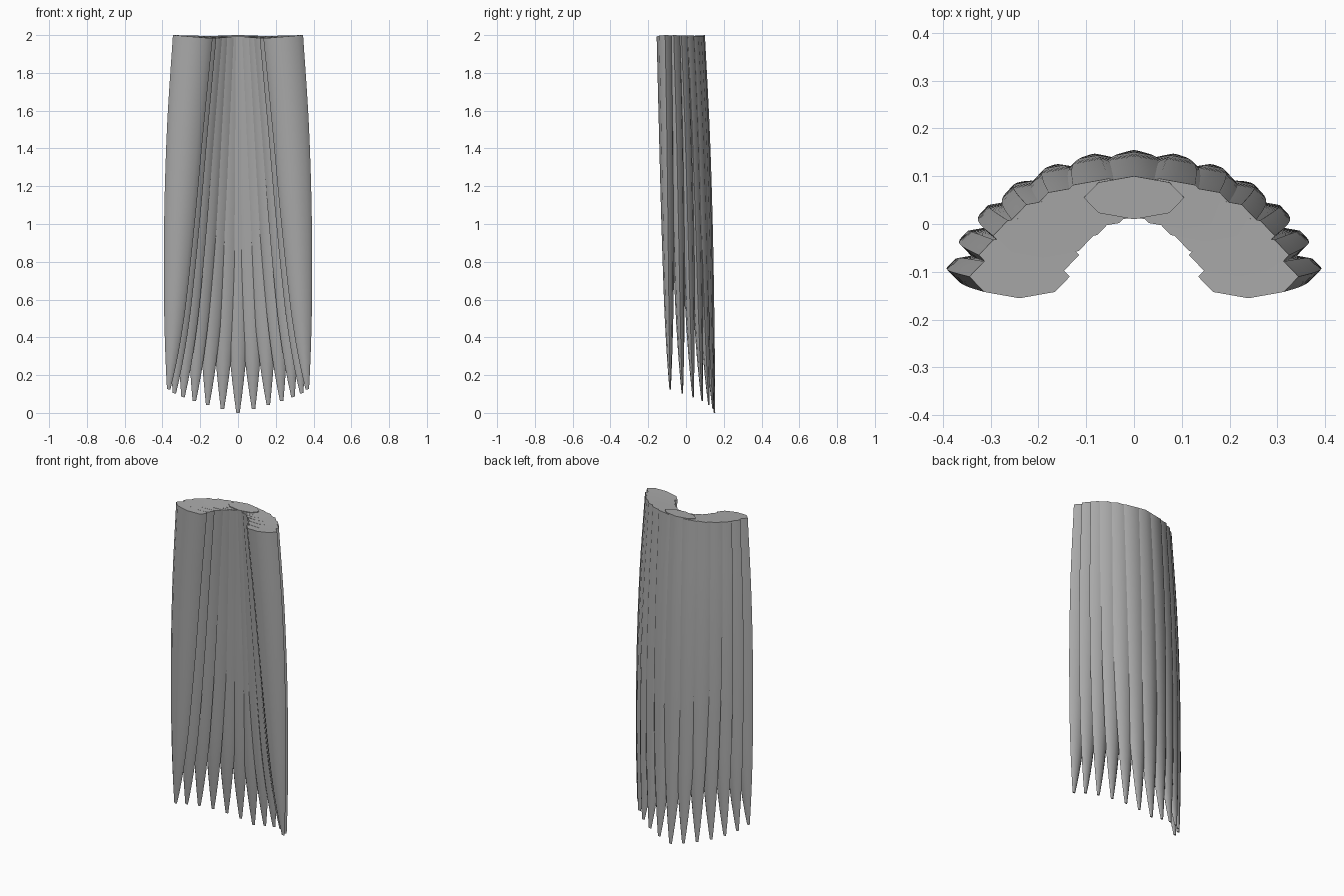
import bpy, bmesh, math

if "Cube" in bpy.data.objects:
    bpy.data.objects.remove(bpy.data.objects["Cube"])

# Grey of the feathers
grey = bpy.data.materials.new("feather grey")
grey.diffuse_color = (0.4, 0.4, 0.4, 1)
grey.use_nodes = True
grey.node_tree.nodes["Principled BSDF"].inputs["Base Color"].default_value = grey.diffuse_color

STEP = math.radians(12.5)
RINGS, SIDES = 26, 8
T = [0, 0.25, 0.5, 0.75, 0.86, 0.94, 1]
SPREAD = [0, 0.30, 0.53, 0.73, 0.83, 0.92, 1]             # drift from root to tip
WIDTH = [0.105, 0.097, 0.083, 0.059, 0.042, 0.025, 0.009]  # half width


def sample(values, t):
    """Smooth interpolation through the key values."""
    i = max(k for k in range(len(T) - 1) if T[k] <= t)

    def slope(k):
        a, b = max(k - 1, 0), min(k + 1, len(T) - 1)
        return (values[b] - values[a]) / (T[b] - T[a])
    h = T[i + 1] - T[i]
    u = (t - T[i]) / h
    return ((2*u**3 - 3*u**2 + 1) * values[i] + (u**3 - 2*u**2 + u) * h * slope(i)
            + (3*u**2 - 2*u**3) * values[i + 1] + (u**3 - u**2) * h * slope(i + 1))


def make_feather(k):
    """One tapered blade, k steps round the arch from the middle."""
    s, c = math.sin(k * STEP), 1 - math.cos(k * STEP)
    root = (0.248 * s, 0.055 - 0.223 * c, 1.992)
    tip = (0.38 * s, 0.151 - 0.317 * c, 0.0208 * abs(k))
    if k == 0:
        root = (root[0], root[1], 1.997)

    def centre(t):
        f = sample(SPREAD, t)
        return [root[0] + (tip[0] - root[0]) * f,
                root[1] + (tip[1] - root[1]) * f,
                root[2] + (tip[2] - root[2]) * t]

    bm = bmesh.new()
    rings = []
    for r in range(RINGS):
        t = r / (RINGS - 1)
        p, a, b = centre(t), centre(max(t - 0.02, 0)), centre(min(t + 0.02, 1))
        dz = a[2] - b[2]
        tx, ty = (b[0] - a[0]) / dz, (b[1] - a[1]) / dz
        w = sample(WIDTH, t)
        ring = []
        for j in range(SIDES):
            ang = 2 * math.pi * j / SIDES
            dx, dy = w * math.cos(ang), 0.43 * w * math.sin(ang)
            z = max(0, min(2, p[2] + tx * dx + ty * dy))
            ring.append(bm.verts.new((p[0] + dx, p[1] + dy, z)))
        rings.append(ring)
    for up, low in zip(rings, rings[1:]):
        for j in range(SIDES):
            n = (j + 1) % SIDES
            bm.faces.new((up[j], low[j], low[n], up[n]))
    bm.faces.new(rings[0])
    bm.faces.new(rings[-1][::-1])
    bmesh.ops.recalc_face_normals(bm, faces=bm.faces)
    me = bpy.data.meshes.new("feather")
    bm.to_mesh(me)
    bm.free()
    me.materials.append(grey)
    ob = bpy.data.objects.new("feather_%02d" % (k + 7), me)
    bpy.context.collection.objects.link(ob)
    ob.select_set(True)
    bpy.context.view_layer.objects.active = ob


# Thirteen overlapping feathers in an arch
for k in range(-6, 7):
    make_feather(k)
bpy.ops.object.shade_smooth_by_angle(angle=math.radians(50))
